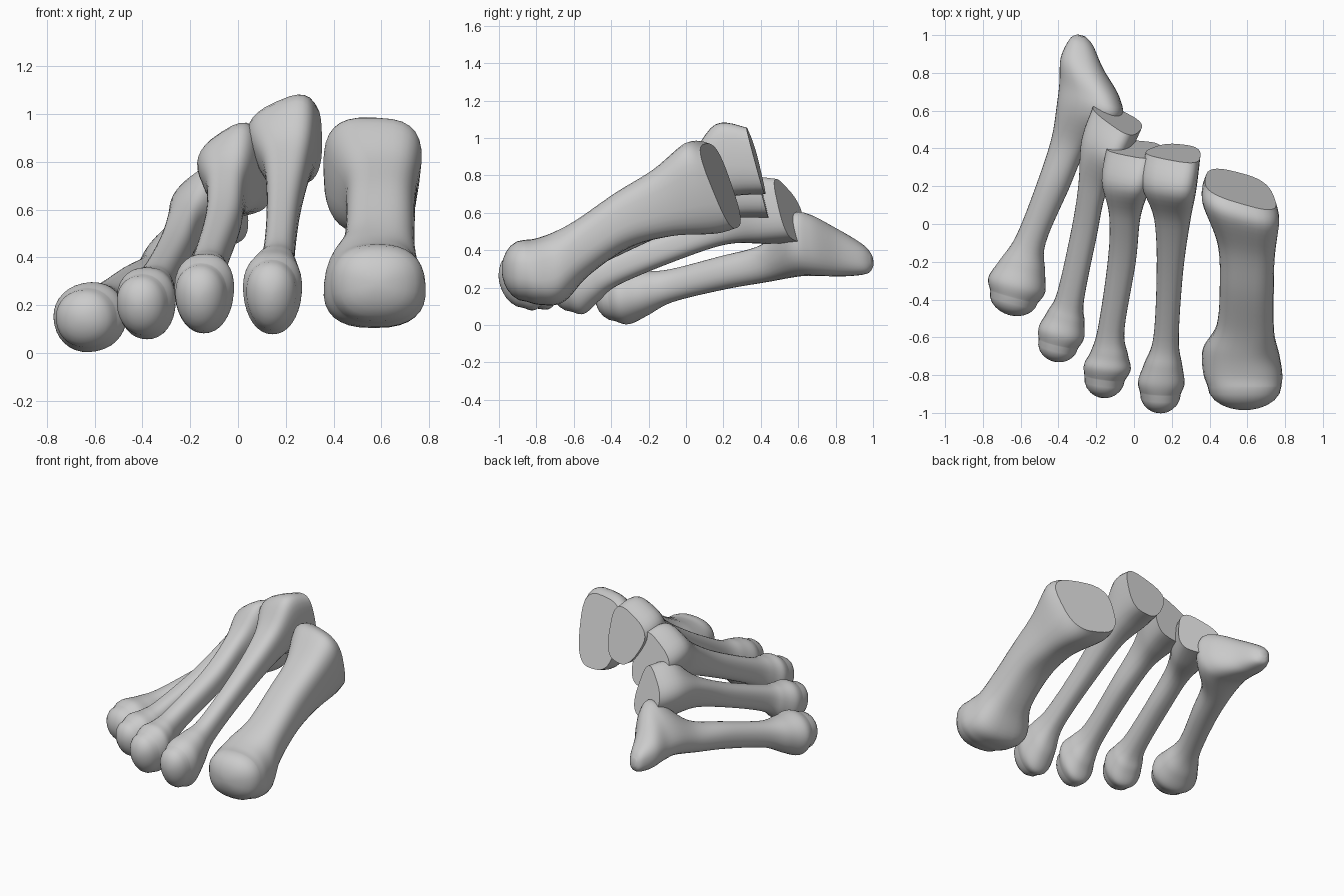
import bpy, bmesh, math
from mathutils import Vector

if "Cube" in bpy.data.objects:
    bpy.data.objects.remove(bpy.data.objects["Cube"])

RING = 32      # points around each cross-section
STEPS = 6      # rings between two given sections


def catmull(a, b, c, d, t):
    return [0.5 * (2 * q + (r - p) * t + (2 * p - 5 * q + 4 * r - s) * t * t
                   + (3 * q - p - 3 * r + s) * t ** 3) for p, q, r, s in zip(a, b, c, d)]


def sgn_pow(v, e):
    return math.copysign(abs(v) ** e, v)


def ring_points(sec, pitch, yaw, square):
    """Superellipse: centre, half width, half height, roll, top-heavy taper, top slope."""
    x, y, z, w, h, roll, taper, slope = sec
    p, a, r = math.radians(pitch), math.radians(yaw), math.radians(roll)
    side = Vector((math.cos(a), math.sin(a), 0))
    fwd = Vector((-math.sin(a), math.cos(a), 0))
    up = Vector((0, 0, math.cos(p))) - fwd * math.sin(p)
    side, up = side * math.cos(r) - up * math.sin(r), up * math.cos(r) + side * math.sin(r)
    pts = []
    for i in range(RING):
        t = 2 * math.pi * i / RING
        u, v = sgn_pow(math.cos(t), 2 / square), sgn_pow(math.sin(t), 2 / square)
        pts.append(Vector((x, y, z)) + side * (u * w * (1 + taper * v))
                   + up * (v * h + slope * u * w * (v + 1) / 2))
    return pts


def bone(name, sections, pitch, yaw, square, dome):
    """Loft from the domed head (first section) to the base (last section)."""
    secs = [tuple(s) + (0,) * (8 - len(s)) for s in sections]
    n = len(secs) - 1
    loops = []
    for k in range(n * STEPS + 1):
        i = min(k // STEPS, n - 1)
        s = catmull(secs[max(i - 1, 0)], secs[i], secs[i + 1], secs[min(i + 2, n)], k / STEPS - i)
        f = k / (n * STEPS)
        pi, ya, sq = (a + (b - a) * f for a, b in (pitch, yaw, square))
        loops.append(ring_points(s, pi, ya, sq))
    # rounded joint surface in front of the first section
    c = Vector(secs[0][:3])
    a = math.radians(yaw[0])
    front = Vector((math.sin(a), -math.cos(a), 0)) * dome
    first = loops[0]
    for deg in (18, 36, 52, 66, 78, 86):
        g = math.radians(deg)
        loops.insert(0, [c + (p - c) * math.cos(g) + front * math.sin(g) for p in first])
    bm = bmesh.new()
    rings = [[bm.verts.new(p) for p in lp] for lp in loops]
    for a, b in zip(rings, rings[1:]):
        for i in range(RING):
            j = (i + 1) % RING
            bm.faces.new((a[i], a[j], b[j], b[i]))
    bm.faces.new(rings[0])
    bm.faces.new(rings[-1])
    bmesh.ops.recalc_face_normals(bm, faces=bm.faces)
    me = bpy.data.meshes.new(name)
    bm.to_mesh(me)
    bm.free()
    ob = bpy.data.objects.new(name, me)
    bpy.context.collection.objects.link(ob)
    bpy.context.view_layer.objects.active = ob
    ob.select_set(True)
    bpy.ops.object.shade_smooth_by_angle(angle=math.radians(40))
    ob.select_set(False)


# Thick inner bone
bone("first_metatarsal", [
    (.585, -.86, .29, .195, .165),
    (.575, -.79, .285, .21, .178, 0, -.06),
    (.567, -.68, .31, .20, .19, 0, -.1),
    (.59, -.55, .415, .153, .155),
    (.597, -.34, .56, .145, .152),
    (.593, -.12, .655, .155, .185, 4, .05, .05),
    (.56, .09, .735, .205, .255, 8, .1, .12),
    (.56, .19, .745, .19, .24, 9, .12, .12)], (2, 19), (0, -17), (2.4, 3), .125)

# Slender middle bones with wedge-shaped bases
bone("second_metatarsal", [
    (.14, -.89, .24, .108, .15, 0, .1),
    (.145, -.83, .25, .122, .17, 0, .12),
    (.155, -.74, .305, .10, .14, 0, .05),
    (.17, -.6, .40, .067, .09),
    (.19, -.25, .60, .07, .09),
    (.205, .03, .765, .095, .12, -4, .1, .1),
    (.198, .21, .87, .14, .185, -10, .22, .3),
    (.222, .38, .865, .138, .17, -12, .28, .3)], (8, 15), (-2, -4), (2.1, 3), .11)

bone("third_metatarsal", [
    (-.155, -.81, .23, .108, .145, 0, .1),
    (-.14, -.75, .25, .123, .163, 0, .12),
    (-.13, -.68, .295, .098, .128, 0, .05),
    (-.12, -.55, .37, .07, .09),
    (-.065, -.2, .54, .074, .088),
    (-.045, .05, .67, .082, .115, -6, .1, .1),
    (-.027, .23, .75, .128, .18, -14, .2, .4),
    (.01, .4, .74, .138, .17, -16, .22, .4)], (8, 14), (-7, -2), (2.1, 3), .11)

bone("fourth_metatarsal", [
    (-.40, -.63, .2, .108, .13, 0, .06),
    (-.383, -.57, .208, .123, .15, 0, .08),
    (-.36, -.49, .245, .102, .118),
    (-.335, -.38, .30, .074, .087),
    (-.265, -.05, .43, .07, .08),
    (-.215, .2, .53, .077, .1, -6, .1, .1),
    (-.15, .4, .59, .13, .16, -12, .12, .45),
    (-.085, .56, .595, .14, .155, -12, .12, .45)], (8, 17), (-13, -25), (2.1, 3), .10)

# Outer bone with its long pointed heel-side process
bone("fifth_metatarsal", [
    (-.635, -.385, .145, .13, .125, -8),
    (-.62, -.32, .15, .155, .145, -12),
    (-.59, -.22, .17, .123, .12, -8),
    (-.545, -.08, .21, .08, .088),
    (-.43, .2, .28, .085, .09),
    (-.34, .43, .33, .1, .1, 0, 0, .25),
    (-.24, .6, .41, .175, .15, -2, 0, .5),
    (-.235, .71, .41, .168, .15, -2, 0, .5),
    (-.275, .85, .38, .117, .12, 0, 0, .2),
    (-.28, .96, .35, .065, .075),
    (-.28, .995, .345, .025, .03)], (4, 8), (-15, -15), (2.1, 2.4), .10)
